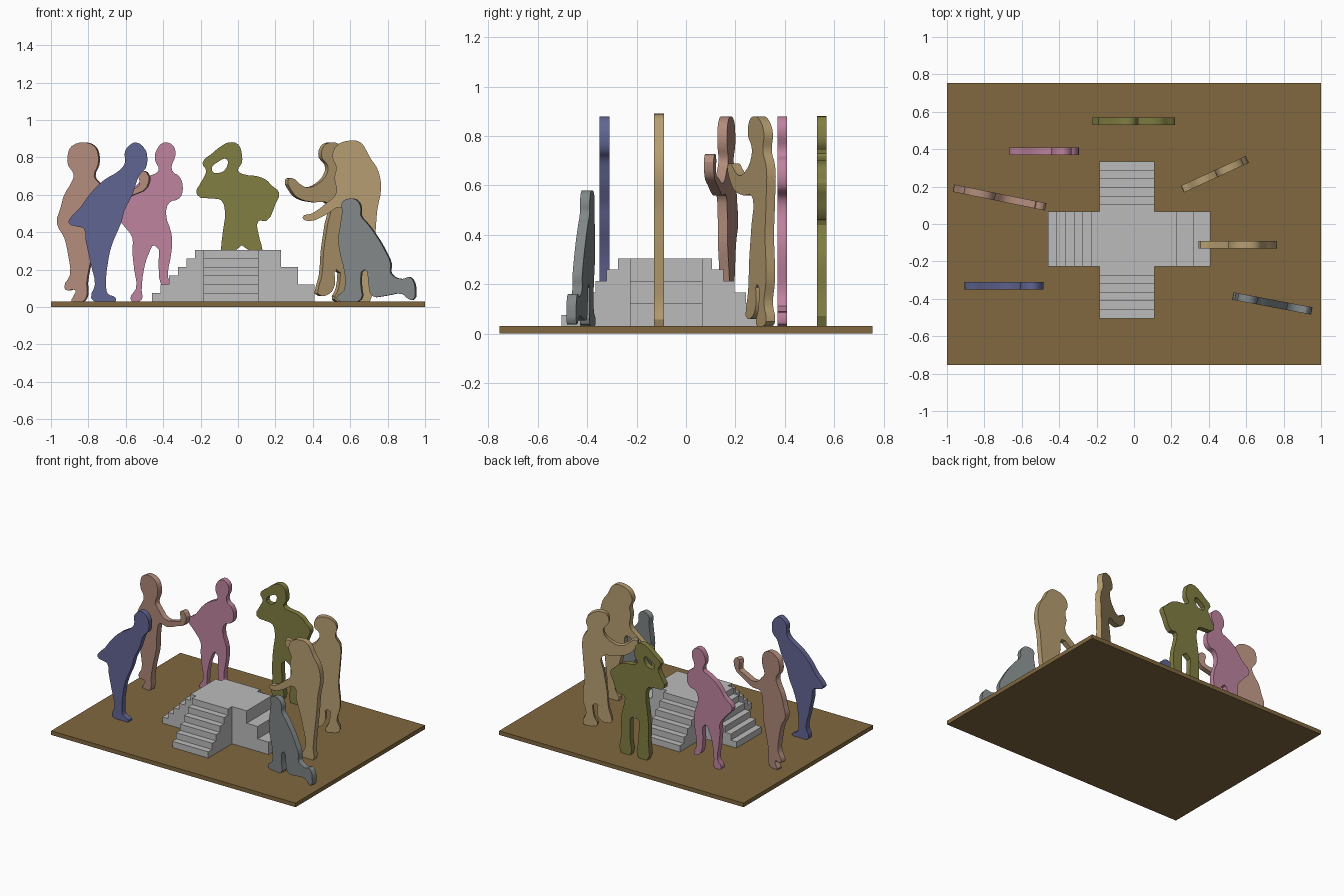
import bpy
import bmesh
from math import cos, pi, radians
from mathutils import Matrix, Vector

default_cube = bpy.data.objects.get("Cube")
if default_cube:
    bpy.data.objects.remove(default_cube, do_unlink=True)

FLOOR = 0.03
STAGE_TOP = 0.305
STAGE_CENTRE = Vector((-0.037, -0.08, 0))
STAGE_HALF = 0.147


def make_material(name, red, green, blue):
    material = bpy.data.materials.new(name)
    material.use_nodes = True
    colour = (red, green, blue, 1)
    material.diffuse_color = colour
    shader = material.node_tree.nodes["Principled BSDF"]
    shader.inputs["Base Color"].default_value = colour
    return material


brown = make_material("brown board", .22, .14, .05)
stone = make_material("light grey stone", .5, .5, .5)
blue = make_material("slate blue", .12, .13, .29)
pink = make_material("dusty pink", .52, .23, .35)
olive = make_material("olive green", .22, .21, .055)
salmon = make_material("salmon brown", .44, .26, .2)
tan = make_material("warm tan", .47, .34, .165)
grey = make_material("cool grey", .22, .24, .245)


def mesh_object(name, bm, material):
    mesh = bpy.data.meshes.new(name)
    bmesh.ops.recalc_face_normals(bm, faces=bm.faces)
    bm.to_mesh(mesh)
    bm.free()
    mesh.materials.append(material)
    obj = bpy.data.objects.new(name, mesh)
    bpy.context.collection.objects.link(obj)
    return obj


def box(name, centre, size, material):
    bm = bmesh.new()
    bmesh.ops.create_cube(bm, size=1)
    bmesh.ops.scale(bm, vec=size, verts=bm.verts)
    bmesh.ops.translate(bm, vec=centre, verts=bm.verts)
    return mesh_object(name, bm, material)


def staircase(name, angle, reach, steps, tread):
    """Extrude a stepped profile sideways and turn it around the stage."""
    rise = (STAGE_TOP - FLOOR) / steps
    profile = [(STAGE_HALF, FLOOR)]
    for step in range(steps):
        edge = reach - step * tread
        profile.append((edge, FLOOR + step * rise))
        profile.append((edge, FLOOR + (step + 1) * rise))
    profile.append((STAGE_HALF, STAGE_TOP))
    bm = bmesh.new()
    side = bm.faces.new([bm.verts.new((x, -STAGE_HALF, z)) for x, z in profile])
    extruded = bmesh.ops.extrude_face_region(bm, geom=[side], use_keep_orig=True)
    moved = [v for v in extruded["geom"] if isinstance(v, bmesh.types.BMVert)]
    bmesh.ops.translate(bm, vec=(0, 2 * STAGE_HALF, 0), verts=moved)
    obj = mesh_object(name, bm, stone)
    obj.matrix_world = Matrix.Translation(STAGE_CENTRE) @ Matrix.Rotation(angle, 4, "Z")


def cutout_figure(name, material, x, y, turn, parts, holes=()):
    """Thick flat figure; the outline parts, in hundredths, run clockwise."""
    curve = bpy.data.curves.new(name, "CURVE")
    curve.dimensions = "2D"
    curve.fill_mode = "BOTH"
    curve.extrude = 0.02
    curve.resolution_u = 3
    stretch = 1 / cos(radians(turn))
    outline = [point for part in parts.values() for point in part]
    for loop in (outline, *holes):
        spline = curve.splines.new("BEZIER")
        spline.bezier_points.add(len(loop) - 1)
        spline.use_cyclic_u = True
        for knot, (across, up) in zip(spline.bezier_points, loop):
            knot.co = (across * stretch / 100, up / 100, 0)
            knot.handle_left_type = knot.handle_right_type = "AUTO"
    curve.materials.append(material)
    obj = bpy.data.objects.new(name, curve)
    bpy.context.collection.objects.link(obj)
    obj.location = (x, y, 0)
    obj.rotation_euler = (pi / 2, 0, radians(turn))
    bpy.ops.object.select_all(action="DESELECT")
    obj.select_set(True)
    bpy.context.view_layer.objects.active = obj
    bpy.ops.object.convert(target="MESH")
    bpy.ops.object.shade_smooth_by_angle(angle=radians(30))


# Board and cross-shaped stage: fine stairs on three sides, big blocks on one
box("ground_board", (0, 0, FLOOR / 2), (2, 1.51, FLOOR), brown)
box("stage_core", STAGE_CENTRE + Vector((0, 0, (STAGE_TOP + FLOOR) / 2)),
    (2 * STAGE_HALF, 2 * STAGE_HALF, STAGE_TOP - FLOOR), stone)
staircase("right_stairs", pi, .423, 6, .046)
staircase("front_stairs", -pi / 2, .425, 6, .046)
staircase("back_stairs", pi / 2, .415, 6, .046)
staircase("left_blocks", 0, .447, 3, .09)

# Person bending forward
cutout_figure("bending_figure", blue, -.695, -.33, 0, dict(
    face=[(15, 88), (20, 84), (21, 80), (20, 74), (17, 71)],
    chest=[(15, 66), (13, 60), (9, 52), (7, 45)],
    front_leg=[(2, 33), (0, 24), (-1, 12), (0, 7)],
    foot=[(4, 5), (4, 3), (-7, 3), (-9, 5)],
    back_leg=[(-7, 12), (-9, 22), (-12, 36), (-13, 42)],
    coat_tail=[(-16, 43), (-21, 45), (-19, 49), (-15, 53)],
    back=[(-10, 60), (-2, 68), (6, 73)],
    hair=[(9, 77), (9, 83), (11, 86)]))

# Person holding out a small device
cutout_figure("reaching_figure", salmon, -.725, .143, -11.5, dict(
    face=[(-9, 88), (-4, 86), (-2, 82), (-2, 76), (-4, 70), (-1, 66)],
    upper_arm=[(5, 61), (15, 63), (20, 65)],
    raised_hand=[(20, 72), (24, 72), (24, 64)],
    lower_arm=[(17, 60), (7, 56), (0, 56)],
    front_leg=[(-2, 51), (-3, 36), (-6, 24), (-8, 13)],
    front_foot=[(-8, 6), (-10, 3), (-16, 3), (-15, 6), (-14, 9)],
    back_foot=[(-19, 9), (-20, 11)],
    back_leg=[(-17, 17), (-18, 28), (-20, 37), (-24, 45)],
    back=[(-22, 53), (-20, 60), (-16, 67), (-15, 71)],
    hair=[(-18, 76), (-18, 82), (-16, 86)]))

# Person with a hand on the hip
cutout_figure("hand_on_hip_figure", pink, -.465, .39, 0, dict(
    head=[(7, 88), (12, 86), (13, 81), (11, 75), (12, 72)],
    folded_arm=[(15, 70), (17, 63), (15, 58), (10, 56)],
    left_leg=[(8, 50), (11, 39), (11, 30), (9, 16)],
    left_foot=[(11, 9), (8, 9), (5, 13)],
    inner_legs=[(4, 22), (2, 33), (-1, 29), (-4, 19), (-5, 9)],
    right_foot=[(-5, 4), (-10, 3), (-11, 5), (-8, 10)],
    right_leg=[(-9, 20), (-10, 30), (-10, 37)],
    hip_arm=[(-15, 44), (-20, 51), (-14, 57), (-7, 66), (-1, 70)],
    neck=[(4, 73), (2, 79), (3, 84)]))

# Person shading the eyes, with a gap inside the bent arm
cutout_figure("hand_to_brow_figure", olive, 0, .55, 0, dict(
    head=[(-5, 88), (0, 87), (2, 82), (2, 77), (0, 73), (3, 71)],
    left_arm=[(10, 70), (15, 68), (18, 65), (22, 61), (20, 55), (15, 46), (11, 46)],
    left_leg=[(11, 39), (13, 31), (13, 17), (13, 3), (6, 3)],
    inner_legs=[(6, 17), (2, 33), (-1, 17)],
    right_leg=[(-1, 3), (-8, 3), (-9, 17), (-9, 32), (-8, 41)],
    waist=[(-7, 51), (-9, 57)],
    right_arm=[(-13, 58), (-22, 60), (-19, 68), (-17, 73)],
    brow_hand=[(-19, 77), (-14, 82), (-9, 86)]),
    holes=[[(-14, 73), (-10, 78), (-6, 79), (-6, 75), (-9, 72)]])

# Person gesturing with an open hand
cutout_figure("gesturing_figure", tan, .43, .265, 24.6, dict(
    hair=[(6, 88), (12, 86), (15, 81), (14, 74)],
    back=[(17, 68), (17, 55), (16, 39)],
    back_leg=[(17, 22), (15, 12)],
    back_foot=[(17, 5), (14, 3), (8, 4), (10, 10)],
    front_foot=[(9, 20), (8, 12), (5, 7), (-1, 7), (-1, 9)],
    front_leg=[(1, 17), (2, 30), (4, 44), (5, 55)],
    lower_arm=[(-3, 56), (-11, 58), (-15, 62)],
    hand=[(-17, 68), (-15, 69), (-11, 66)],
    upper_arm=[(-7, 64), (-1, 66), (4, 72)],
    face=[(4, 76), (1, 80), (2, 86)]))

# Person pointing downwards
cutout_figure("pointing_figure", tan, .555, -.11, 0, dict(
    hair=[(4, 89), (10, 88), (13, 84), (15, 80)],
    back=[(19, 74), (21, 64), (19, 52), (18, 40)],
    back_leg=[(16, 22), (15, 12)],
    foot=[(15, 3), (6, 3)],
    front_leg=[(9, 12), (7, 24), (4, 36), (1, 45), (0, 53)],
    lower_arm=[(-9, 49), (-18, 46)],
    hand=[(-21, 48), (-16, 50)],
    upper_arm=[(-9, 55), (-3, 61), (-4, 69)],
    face=[(-3, 75), (-5, 80), (-3, 86)]))

# Person kneeling on one knee
cutout_figure("kneeling_figure", grey, .74, -.425, -10.7, dict(
    hair=[(-14, 58), (-10, 57), (-8, 53), (-8, 49)],
    back=[(-4, 44), (1, 37), (5, 30), (8, 23), (8, 18)],
    back_foot=[(14, 15), (18, 16), (20, 14), (21, 9), (20, 4), (18, 4)],
    shin=[(14, 7), (5, 6), (-2, 6), (-4, 13), (-6, 20)],
    front_foot=[(-8, 12), (-8, 4), (-19, 3), (-21, 5)],
    front_leg=[(-17, 9), (-17, 20), (-19, 28)],
    chest=[(-20, 36), (-19, 44)],
    face=[(-18, 51), (-18, 56)]))
